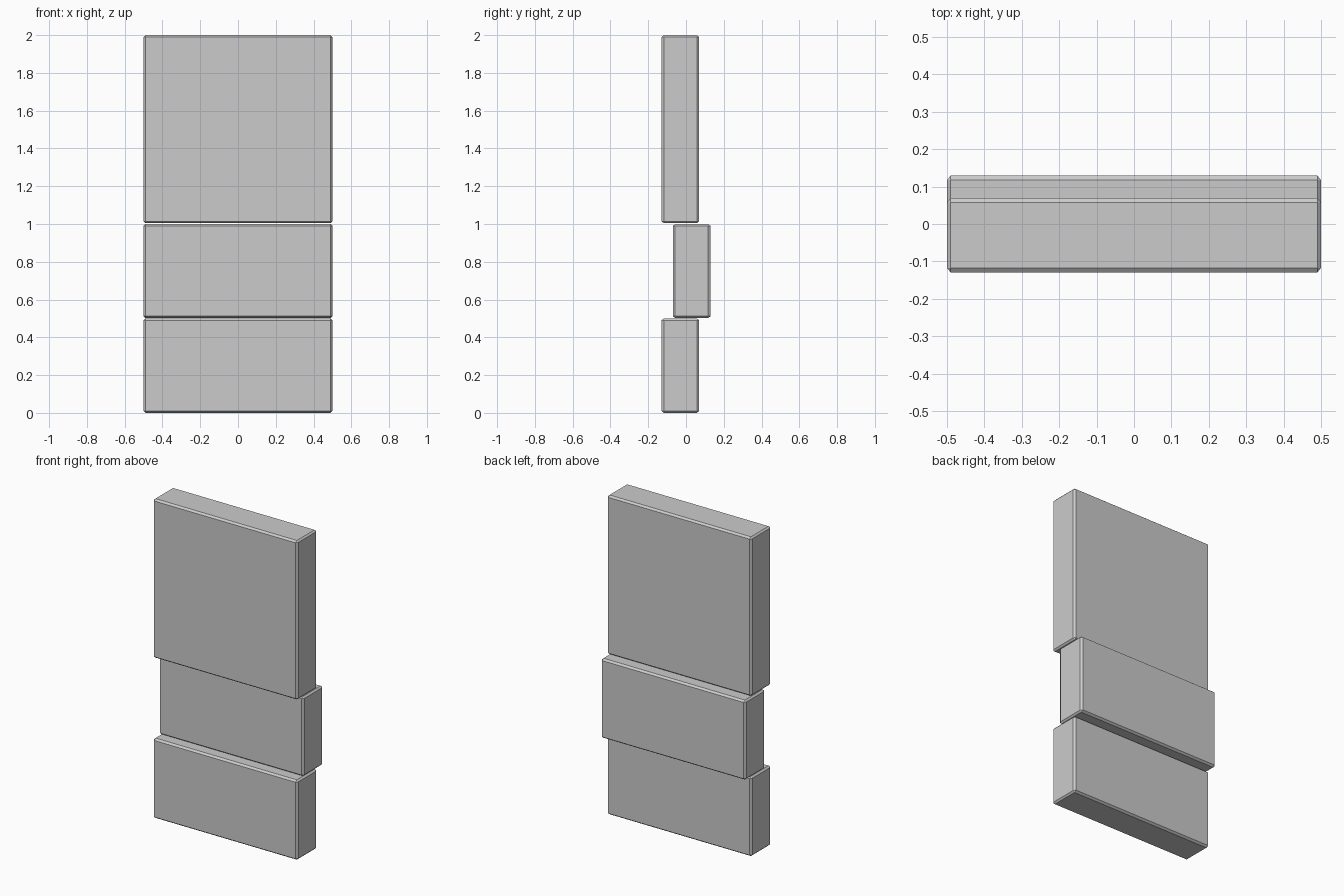
import bpy, bmesh
from mathutils import Vector

if "Cube" in bpy.data.objects:
    bpy.data.objects.remove(bpy.data.objects["Cube"])

STRETCH = 1.3   # bevel is slightly deeper along y than along x and z


def slab(name, y0, y1, z0, z1, width=1.0, bevel=0.01):
    """Flat-shaded box with a narrow chamfer on every edge."""
    bm = bmesh.new()
    bmesh.ops.create_cube(bm, size=1)
    bmesh.ops.scale(bm, vec=Vector((width, (y1 - y0) / STRETCH, z1 - z0)), verts=bm.verts)
    bmesh.ops.bevel(bm, geom=bm.edges[:], offset=bevel, offset_type='OFFSET',
                    segments=1, profile=0.5, affect='EDGES')
    bmesh.ops.scale(bm, vec=Vector((1, STRETCH, 1)), verts=bm.verts)
    mesh = bpy.data.meshes.new(name)
    bm.to_mesh(mesh)
    bm.free()
    obj = bpy.data.objects.new(name, mesh)
    obj.location = (0, (y0 + y1) / 2, (z0 + z1) / 2)
    bpy.context.collection.objects.link(obj)
    return obj


# Stacked wall panels, the middle one set back
slab("lower_panel", -0.13, 0.07, 0.0, 0.5)
slab("middle_panel", -0.07, 0.13, 0.502, 1.0)
slab("upper_panel", -0.13, 0.07, 1.004, 2.0)
